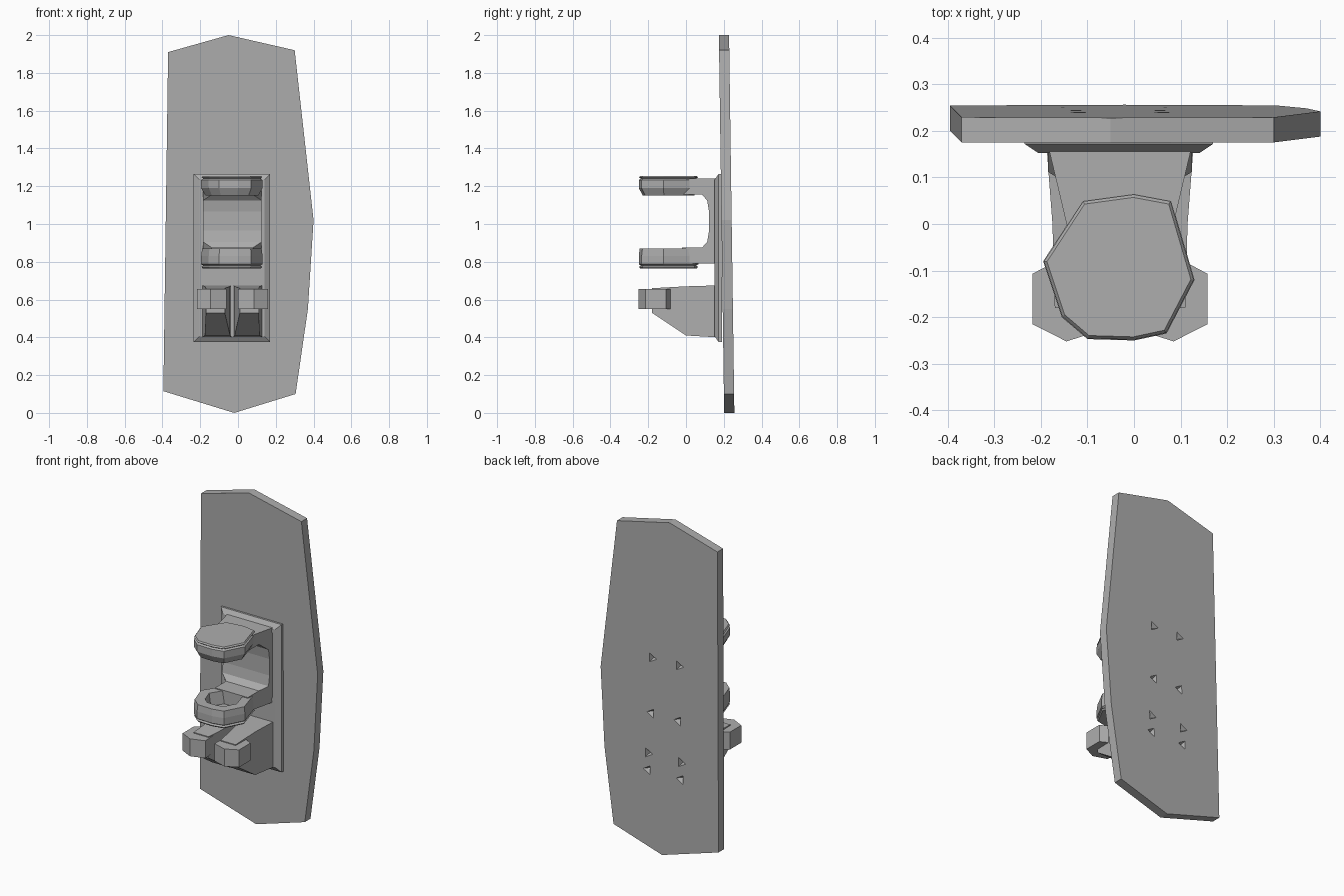
import bpy
import bmesh
import math
from mathutils import Vector, Matrix

if "Cube" in bpy.data.objects:
    bpy.data.objects.remove(bpy.data.objects["Cube"], do_unlink=True)

grey = bpy.data.materials.new("plain grey")
grey.use_nodes = True
COLOUR = (0.42, 0.42, 0.42, 1)
grey.diffuse_color = COLOUR
grey.node_tree.nodes["Principled BSDF"].inputs["Base Color"].default_value = COLOUR


def loft(name, rings):
    """Join matching rings of points into a closed solid."""
    bm = bmesh.new()
    loops = [[bm.verts.new(p) for p in ring] for ring in rings]
    n = len(loops[0])
    for a, b in zip(loops, loops[1:]):
        for i in range(n):
            j = (i + 1) % n
            bm.faces.new((a[i], a[j], b[j], b[i]))
    bm.faces.new(loops[0][::-1])
    bm.faces.new(loops[-1])
    bmesh.ops.recalc_face_normals(bm, faces=bm.faces)
    mesh = bpy.data.meshes.new(name)
    bm.to_mesh(mesh)
    bm.free()
    mesh.materials.append(grey)
    obj = bpy.data.objects.new(name, mesh)
    bpy.context.scene.collection.objects.link(obj)
    return obj


# Backboard, leaning slightly backwards at the foot
def lean(z):
    return 0.028 * (1 - z / 2)


outline = [(-0.05, 2), (0.30, 1.92), (0.40, 1.02), (0.37, 0.55), (0.305, 0.10),
           (-0.02, 0), (-0.395, 0.115), (-0.37, 1.91)]
board = loft("backboard", [[(x, y + lean(z), z) for x, z in outline]
                           for y in (0.174, 0.228)])

# Three-sided screw holes in the back of the board
MID = -0.03
bm = bmesh.new()
for dx, z, spin in ((0.09, 1.16, 1), (0.09, 0.83, -1), (0.11, 0.585, 1), (0.11, 0.485, -1)):
    for side in (-1, 1):
        place = (Matrix.Translation((MID + side * dx, 0.22 + lean(z), z))
                 @ Matrix.Rotation(math.pi / 2, 4, "X")
                 @ Matrix.Rotation(spin * math.pi / 2, 4, "Z"))
        bmesh.ops.create_cone(bm, cap_ends=True, segments=3, radius1=0.045,
                              radius2=0.004, depth=0.05, matrix=place)
bmesh.ops.recalc_face_normals(bm, faces=bm.faces)
mesh = bpy.data.meshes.new("screw_hole_cutter")
bm.to_mesh(mesh)
bm.free()
mesh.materials.append(grey)
cutter = bpy.data.objects.new("screw_hole_cutter", mesh)
bpy.context.scene.collection.objects.link(cutter)
cutter.hide_render = True
cutter.hide_set(True)
cut = board.modifiers.new("screw_holes", "BOOLEAN")
cut.operation = "DIFFERENCE"
cut.solver = "EXACT"
cut.object = cutter


# Mounting plate with a sloping rim
def plate_ring(y, inset):
    x0, x1, z0, z1 = -0.235 + inset, 0.17 - inset, 0.375 + inset, 1.265 - inset
    return [(x0, y, z0), (x1, y, z0), (x1, y, z1), (x0, y, z1)]


loft("mounting_plate", [plate_ring(0.19, 0), plate_ring(0.172, 0), plate_ring(0.152, 0.03)])

# C-shaped bracket with filleted corners, flared where it meets the plate
half = [(0.17, 0.225), (-0.02, 0.225), (-0.02, 0.14), (0.085, 0.14), (0.112, 0.11), (0.122, 0.05)]
profile = [(y, 1.015 + z) for y, z in half] + [(y, 1.015 - z) for y, z in half[::-1]]
loft("c_bracket", [[(MID + s * (0.155 if y > 0.1 else 0.11), y, z) for y, z in profile]
                   for s in (-1, 1)])

# Faceted cups at the ends of the bracket, facing each other
rim = [(-0.11, 0.05), (0, 0.065), (0.08, 0.05), (0.13, -0.12), (0.07, -0.235),
       (0, -0.25), (-0.1, -0.247), (-0.155, -0.2), (-0.195, -0.08)]
CENTRE = Vector((MID, -0.095))


def rim_ring(z, scale):
    ring = []
    for p in rim:
        q = CENTRE + (Vector(p) - CENTRE) * scale
        ring.append((q.x, q.y, z))
    return ring


for name, base, up, mouth in (("upper", 1.255, -1, 0.86), ("lower", 0.765, 1, 0.97)):
    steps = [(0, 0.95), (0.008, 0.99), (0.015, 0.93), (0.022, 1), (0.065, 1),
             (0.105, mouth), (0.105, 0.62), (0.03, 0.55)]
    loft(name + "_cup", [rim_ring(base + up * d, s) for d, s in steps])

# Two-pronged fork: each prong narrows forwards and ends in a blunt tip
sections = [(0.17, 0.005, 0.158, 0.40, 0.675), (0.0, 0.012, 0.145, 0.41, 0.67),
            (-0.18, 0.04, 0.14, 0.53, 0.66)]
tip = [(0.04, -0.06), (0.10, -0.06), (0.188, -0.107), (0.188, -0.215), (0.115, -0.252), (0.03, -0.225)]
for side, name in ((1, "left"), (-1, "right")):
    loft(name + "_prong",
         [[(MID + side * x, y, z) for x, z in ((a, lo), (b, lo), (b, hi), (a, hi))]
          for y, a, b, lo, hi in sections])
    loft(name + "_prong_tip",
         [[(MID + side * x, y, z) for x, y in tip] for z in (0.55, 0.655)])
